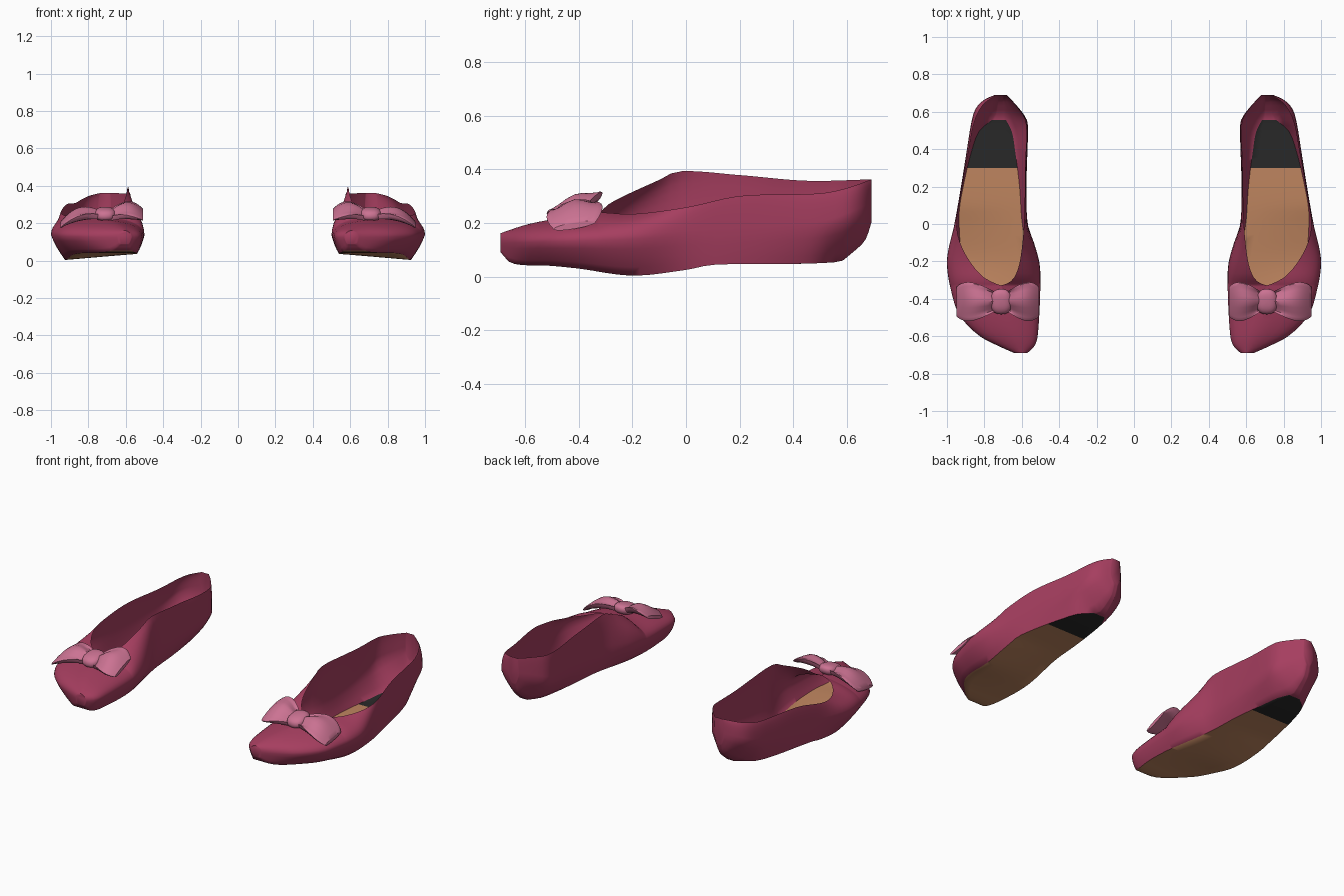
import bpy, bmesh, math
from mathutils import Vector

if "Cube" in bpy.data.objects:
    bpy.data.objects.remove(bpy.data.objects["Cube"])


def material(name, rgb):
    m = bpy.data.materials.new(name)
    m.use_nodes = True
    m.diffuse_color = (*rgb, 1)
    m.node_tree.nodes["Principled BSDF"].inputs["Base Color"].default_value = (*rgb, 1)
    return m


wine = material("wine leather", (0.38, 0.048, 0.115))
tan = material("tan sole", (0.52, 0.235, 0.115))
black = material("black heel pad", (0.022, 0.022, 0.022))
pink = material("pink ribbon", (0.60, 0.17, 0.29))


def profile(points):
    """Smooth function of y through a few (y, value) points."""
    def slope(i):
        a, b = points[max(i - 1, 0)], points[min(i + 1, len(points) - 1)]
        return (b[1] - a[1]) / (b[0] - a[0])

    def value(y):
        i = 0
        while i < len(points) - 2 and y > points[i + 1][0]:
            i += 1
        (y0, v0), (y1, v1) = points[i], points[i + 1]
        h = y1 - y0
        t = min(max((y - y0) / h, 0), 1)
        return ((1 + 2 * t) * (1 - t) ** 2 * v0 + t * (1 - t) ** 2 * h * slope(i)
                + t * t * (3 - 2 * t) * v1 + t * t * (t - 1) * h * slope(i + 1))
    return value


def bezier(a, b, c, n):
    return [a * (1 - t) ** 2 + b * 2 * t * (1 - t) + c * t * t
            for t in (i / n for i in range(n + 1))]


TOE, TIP, HEEL = -0.69, -0.33, 0.69
# Widest outline of the upper on the inner and outer side of the foot
wide_in = profile([(TOE, .57), (-.65, .53), (-.58, .513), (-.3, .50), (-.2, .507), (-.1, .535),
                   (0, .568), (.2, .575), (.5, .567), (.56, .574), (.625, .62), (HEEL, .68)])
wide_out = profile([(TOE, .64), (-.65, .73), (-.6, .825), (-.5, .925), (-.4, .967), (-.2, 1),
                    (0, .96), (.2, .925), (.4, .893), (.55, .868), (.62, .845), (.665, .80),
                    (HEEL, .745)])
# Opening edge: both sides meet on the toe seam in front of the tip
seam = [(TOE, .605), (-.6, .65), (-.5, .69), (TIP, .71)]
rim_in = profile(seam + [(-.315, .67), (-.28, .637), (-.2, .61), (0, .588), (.3, .583),
                         (.55, .58), (.63, .63), (HEEL, .685)])
rim_out = profile(seam + [(-.315, .75), (-.28, .81), (-.2, .878), (-.1, .93), (0, .948),
                          (.2, .918), (.4, .882), (.55, .852), (.64, .805), (HEEL, .735)])
cap = [(TOE, .162), (-.6, .192), (-.5, .213), (TIP, .238)]
top_in = profile(cap + [(-.28, .275), (-.2, .315), (-.1, .36), (-.03, .392), (.2, .378),
                        (.45, .357), (HEEL, .362)])
top_out = profile(cap + [(-.2, .233), (0, .258), (.2, .3), (.5, .31), (.6, .33), (HEEL, .362)])
# Edges and height of the sole
edge_in = profile([(TOE, .585), (-.64, .56), (-.5, .54), (-.3, .545), (0, .597), (.2, .612),
                   (.4, .637), (.5, .655), (.57, .69), (HEEL, .70)])
edge_out = profile([(TOE, .63), (-.64, .70), (-.5, .84), (-.4, .885), (-.2, .92), (.05, .935),
                    (.2, .913), (.4, .865), (.5, .825), (.57, .75), (HEEL, .725)])
base_in = profile([(TOE, .09), (-.65, .05), (-.5, .042), (-.2, .035), (.1, .046),
                   (.57, .055), (.62, .09), (.67, .14), (HEEL, .2)])
base_out = profile([(TOE, .09), (-.65, .05), (-.5, .04), (-.4, .03), (-.2, .004), (0, .025),
                    (.1, .044), (.57, .055), (.62, .09), (.67, .14), (HEEL, .2)])
belly = profile([(TOE, .125), (-.5, .13), (-.2, .14), (.5, .18), (HEEL, .25)])


def wall(y, wide, rim, top, edge, base):
    """Side of one cross-section, from the opening edge down to the sole edge."""
    r = Vector((rim(y), y, top(y)))
    w = Vector((wide(y), y, belly(y)))
    s = Vector((edge(y), y, base(y)))
    shoulder = Vector((w.x, y, w.z + .75 * (r.z - w.z)))
    tuck = Vector((s.x + .7 * (w.x - s.x), y, s.z + .45 * (w.z - s.z)))
    return bezier(r, shoulder, w, 7)[:-1] + bezier(w, tuck, s, 4)


def section(y):
    a = wall(y, wide_in, rim_in, top_in, edge_in, base_in)
    b = wall(y, wide_out, rim_out, top_out, edge_out, base_out)
    return a + [a[-1].lerp(b[-1], i / 6) for i in range(1, 6)] + b[::-1], len(a) - 1


def finish(name, bm, mats, angle=40):
    bmesh.ops.recalc_face_normals(bm, faces=bm.faces)
    mesh = bpy.data.meshes.new(name)
    bm.to_mesh(mesh)
    bm.free()
    for m in mats:
        mesh.materials.append(m)
    ob = bpy.data.objects.new(name, mesh)
    bpy.context.collection.objects.link(ob)
    bpy.ops.object.select_all(action='DESELECT')
    ob.select_set(True)
    bpy.context.view_layer.objects.active = ob
    bpy.ops.object.shade_smooth_by_angle(angle=math.radians(angle))
    ob.modifiers.new("pair", 'MIRROR').use_mirror_merge = False


def loft(bm, rows, closed=False):
    grid = [[bm.verts.new(p) for p in row] for row in rows]
    n = len(rows[0])
    cells = []
    for i in range(len(rows) - 1):
        for j in range(n if closed else n - 1):
            k = (j + 1) % n
            f = bm.faces.new((grid[i][j], grid[i][k], grid[i + 1][k], grid[i + 1][j]))
            cells.append((f, i, j))
    for row in (grid[0], grid[-1]):
        bm.faces.new(row)
    return cells


def spaced(a, b, n):
    return [(a + b) / 2 - (b - a) / 2 * math.cos(math.pi * i / n) for i in range(n)]


# Shoe body: stations packed closer at toe, opening tip, heel pad front and heel
stations = spaced(TOE, TIP, 16) + spaced(TIP, .3, 24) + spaced(.3, HEEL, 20) + [HEEL]
bm = bmesh.new()
edge_index = section(0)[1]
for f, i, j in loft(bm, [section(y)[0] for y in stations]):
    y = (stations[i] + stations[i + 1]) / 2
    if edge_index <= j < edge_index + 6 and -.66 < y < .565:
        f.material_index = 2 if y > .3 else 1
bmesh.ops.remove_doubles(bm, verts=bm.verts, dist=.0004)
finish("shoe_body", bm, (wine, tan, black), 55)

# Bow loops: flattened ribbon tubes that flare away from the knot
KNOT_Y = -.415


def bow_loop(name, path, tilt):
    bm = bmesh.new()
    rows = []
    for i, c in enumerate(bezier(*[Vector(p) for p in path], 12)):
        u = i / 12
        half = .052 + .056 * math.sin(min(u * 1.3, 1) * math.pi / 2) - .03 * u ** 6
        thick = .012 + .016 * math.sin(u * math.pi)
        row = []
        for k in range(20):
            a = k * math.tau / 20
            dy = half * math.cos(a)
            bulge = .012 * (1 - u) * math.cos(a * 4)
            row.append(c + Vector((0, dy, tilt * dy + thick * math.sin(a) + bulge)))
        rows.append(row)
    loft(bm, rows, closed=True)
    finish(name, bm, (pink,))


bow_loop("bow_loop_outer", [(.74, KNOT_Y, .245), (.86, KNOT_Y, .28), (.95, KNOT_Y, .19)], .17)
bow_loop("bow_loop_inner", [(.68, KNOT_Y, .245), (.59, KNOT_Y, .30), (.507, KNOT_Y, .245)], .36)

# Bow knot
bm = bmesh.new()
bmesh.ops.create_uvsphere(bm, u_segments=20, v_segments=12, radius=1)
for v in bm.verts:
    x, y, z = (math.copysign(abs(c) ** .8, c) for c in v.co)
    v.co = (.71 + .057 * x, KNOT_Y + .068 * y, .25 + .034 * z + .012 * y)
finish("bow_knot", bm, (pink,))
